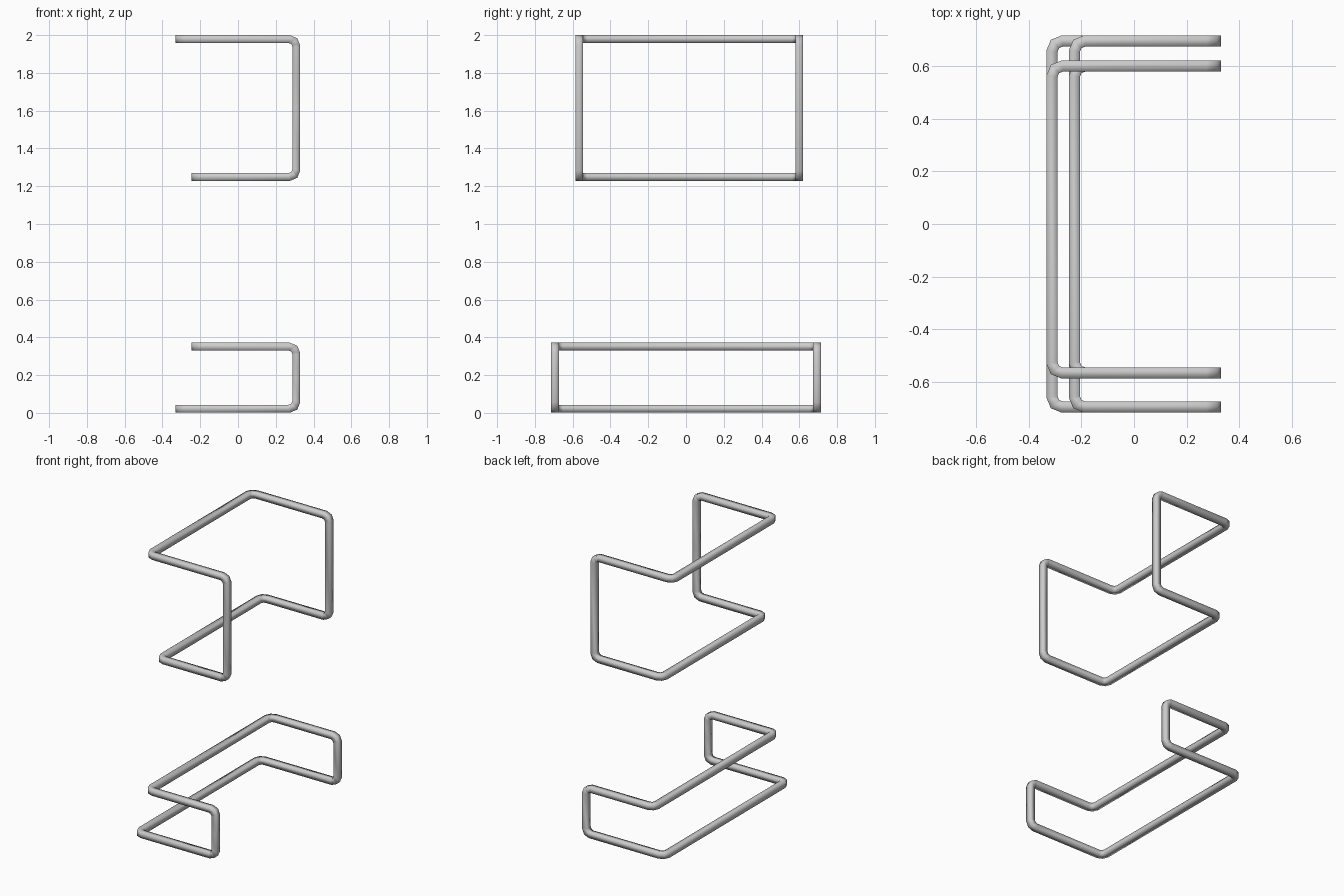
import bpy
import bmesh
import math
from mathutils import Vector

if "Cube" in bpy.data.objects:
    bpy.data.objects.remove(bpy.data.objects["Cube"])

HALF = 0.0205    # half the width of the square tube
BEND = 0.038     # corner bend radius


def rounded_corner(prev, corner, nxt, steps=2):
    """Points of a square corner rounded with a quarter-circle bend."""
    a = (prev - corner).normalized()
    b = (nxt - corner).normalized()
    centre = corner + (a + b) * BEND
    pts = []
    for i in range(steps + 1):
        t = math.pi / 2 * i / steps
        pts.append(centre - b * BEND * math.cos(t) - a * BEND * math.sin(t))
    return pts


def tube_loop(name, corners):
    """Closed, mitred square tube; the last leg (back to the first corner) is vertical."""
    corners = [Vector(c) for c in corners]
    n = len(corners)
    path = [(corners[-1] + corners[0]) / 2]
    for i in range(n):
        path += rounded_corner(corners[i - 1], corners[i], corners[(i + 1) % n])

    # Slide the square section along each leg onto the next mitre plane
    section = [path[0] + Vector((x * HALF, y * HALF, 0))
               for x, y in ((-1, -1), (1, -1), (1, 1), (-1, 1))]
    rings = [section]
    for i in range(1, len(path)):
        here = path[i]
        along = (here - path[i - 1]).normalized()
        onward = (path[(i + 1) % len(path)] - here).normalized()
        normal = along + onward
        rings.append([v + along * ((here - v).dot(normal) / along.dot(normal))
                      for v in rings[-1]])

    # Match the corner order where the loop closes
    flat = [Vector((v.x, v.y, path[0].z)) for v in rings[-1]]
    shift = min(range(4), key=lambda s: (flat[0] - section[s]).length)

    bm = bmesh.new()
    verts = [[bm.verts.new(v) for v in ring] for ring in rings]
    verts.append(verts[0][shift:] + verts[0][:shift])
    for r0, r1 in zip(verts, verts[1:]):
        for k in range(4):
            j = (k + 1) % 4
            bm.faces.new((r0[k], r0[j], r1[j], r1[k])).smooth = True
    bmesh.ops.recalc_face_normals(bm, faces=bm.faces)
    mesh = bpy.data.meshes.new(name)
    bm.to_mesh(mesh)
    bm.free()
    bpy.context.collection.objects.link(bpy.data.objects.new(name, mesh))


def frame(name, y0, y1, z_low, x_low, z_high, x_high, x_post=0.309):
    """Two U-shaped rails joined by a post at each open end."""
    tube_loop(name, [
        (x_post, y0, z_low), (x_low, y0, z_low),
        (x_low, y1, z_low), (x_post, y1, z_low),
        (x_post, y1, z_high), (x_high, y1, z_high),
        (x_high, y0, z_high), (x_post, y0, z_high)])


# Wide base frame and taller back frame above it
frame("base_frame", -0.694, 0.694, 0.022, -0.311, 0.351, -0.226)
frame("back_frame", -0.565, 0.599, 1.249, -0.226, 1.979, -0.311)
